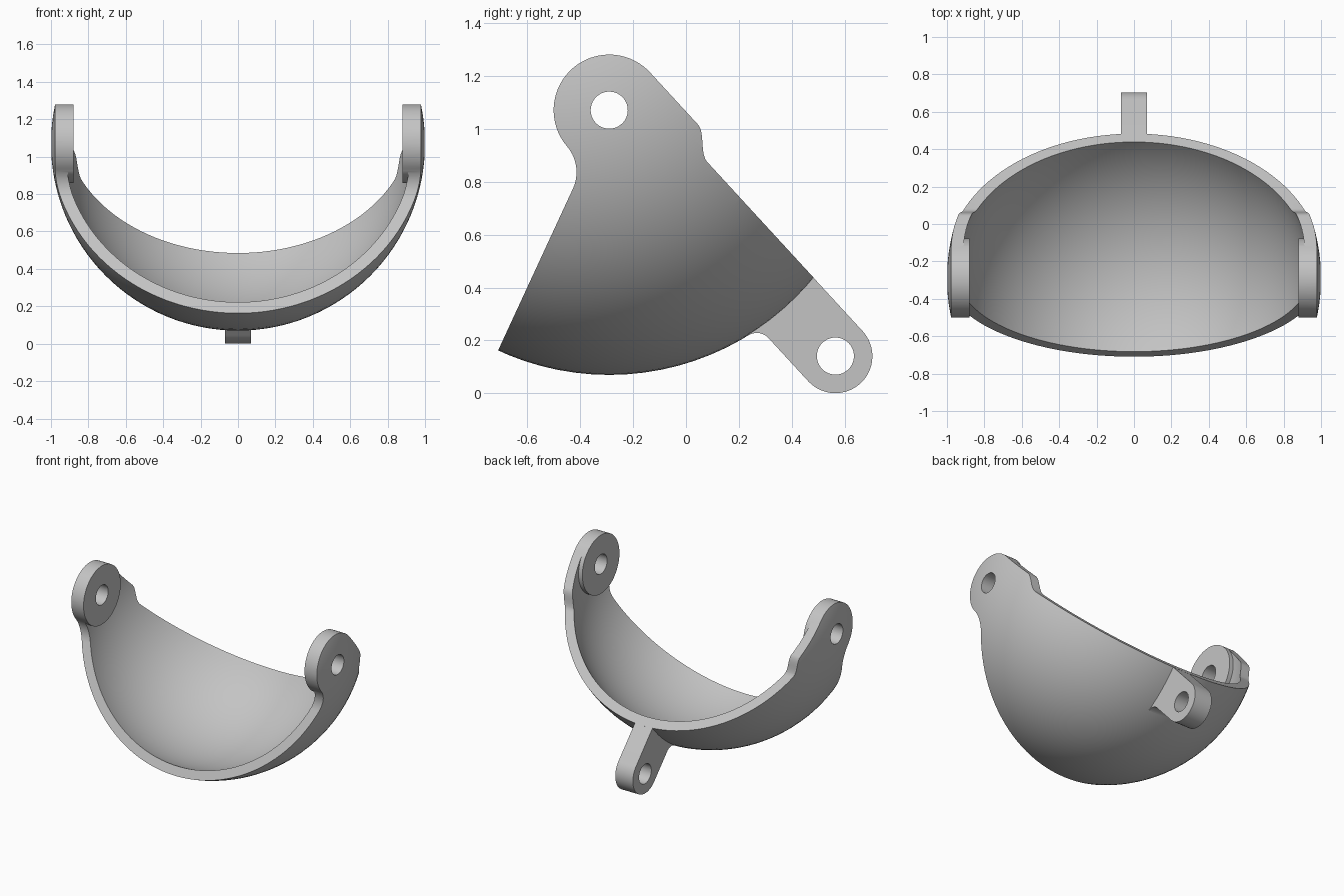
import bpy, bmesh, math
from mathutils import Vector, Matrix

cube = bpy.data.objects.get("Cube")
if cube:
    bpy.data.objects.remove(cube, do_unlink=True)

CENTRE = Vector((0, -0.29, 1.07))   # pivot axis and sphere centre
OUTER, INNER = 1.0, 0.935
EAR, HOLE, ARM = 0.21, 0.07, 0.14   # ear, hole and arm radii
HINGE = 1.262                       # distance from pivot to arm hole
along = Vector((0.677, -0.736)).normalized()   # (y, z) direction of the arm
across = Vector((-along.y, along.x))
front = Vector((-0.42, -0.908)).normalized()   # direction of the front edge
front_out = Vector((front.y, -front.x))


def sn(s, n):
    return along * s + across * n


def angle(v):
    return math.atan2(v.y, v.x)


def arc(c, r, a, b, steps):
    return [c + Vector((math.cos(t), math.sin(t))) * r
            for t in (a + (b - a) * i / steps for i in range(steps + 1))]


def short_arc(c, r, p, q, steps):
    a, b = angle(p - c), angle(q - c)
    b = a + (b - a + math.pi) % math.tau - math.pi
    return arc(c, r, a, b, steps)


def finish(bm, name):
    bmesh.ops.recalc_face_normals(bm, faces=bm.faces)
    mesh = bpy.data.meshes.new(name)
    bm.to_mesh(mesh)
    bm.free()
    ob = bpy.data.objects.new(name, mesh)
    bpy.context.collection.objects.link(ob)
    return ob


def sphere(name, r):
    bm = bmesh.new()
    bmesh.ops.create_uvsphere(bm, u_segments=96, v_segments=64, radius=r,
                              matrix=Matrix.Translation(CENTRE) @ Matrix.Rotation(math.pi / 2, 4, 'Y'))
    return finish(bm, name)


def slab(name, outline, x0, x1):
    bm = bmesh.new()
    face = bm.faces.new([bm.verts.new(CENTRE + Vector((x0, p.x, p.y))) for p in outline])
    new = bmesh.ops.extrude_face_region(bm, geom=[face])["geom"]
    bmesh.ops.translate(bm, vec=(x1 - x0, 0, 0),
                        verts=[g for g in new if isinstance(g, bmesh.types.BMVert)])
    return finish(bm, name)


def disc(name, c, r, x0, x1):
    return slab(name, arc(c, r, 0, math.tau, 64)[:-1], x0, x1)


def combine(ob, tool, operation):
    mod = ob.modifiers.new("combine", 'BOOLEAN')
    mod.operation, mod.solver, mod.object = operation, 'EXACT', tool
    bpy.context.view_layer.objects.active = ob
    bpy.ops.object.modifier_apply(modifier=mod.name)
    bpy.data.objects.remove(tool, do_unlink=True)


# Side outline: round ear, filleted neck, wedge reaching past the sphere
origin = Vector((0, 0))
neck = 0.15
reach = math.sqrt((EAR + neck) ** 2 - neck ** 2)
neck_centre = front * reach + front_out * neck
start = angle(across)
end = angle(neck_centre) % math.tau
outline = arc(origin, EAR, start, end, 40)
outline += short_arc(neck_centre, neck, neck_centre.normalized() * EAR, front * reach, 14)[1:]
outline += [front * 1.6, (front + along).normalized() * 2.2, sn(1.6, ARM)]
for i in range(13):   # soft step between wedge edge and ear edge
    t = i / 12
    outline.append(sn(0.395 - 0.13 * t, ARM + (EAR - ARM) * t * t * (3 - 2 * t)))

# Shell: sphere trimmed to the outline, hollowed except at the ear bosses
shell = sphere("spherical_bracket", OUTER)
combine(shell, slab("trim", outline, -1.3, 1.3), 'INTERSECT')
cavity = sphere("cavity", INNER)
for side in (-1, 1):
    combine(cavity, disc("boss", origin, EAR + 0.002, side * 0.88, side * 1.1), 'DIFFERENCE')
combine(shell, cavity, 'DIFFERENCE')

# Rear arm with rounded end and a fillet under its root
fillet = 0.06
side_n = ARM + fillet
root_s = math.sqrt((OUTER + fillet) ** 2 - side_n ** 2)
fillet_centre = sn(root_s, -side_n)
top = ARM - 0.0005
arm = [sn(0.955, top)]
arm += [sn(HINGE + ARM * math.sin(t), (top if math.cos(t) > 0 else ARM) * math.cos(t))
        for t in (math.pi * i / 32 for i in range(33))]
arm += short_arc(fillet_centre, fillet, sn(root_s, -ARM), fillet_centre.normalized() * OUTER, 12)
arm.append(fillet_centre.normalized() * 0.965)
combine(shell, slab("arm", arm, -0.07, 0.07), 'UNION')

# Pin holes through both ears and the arm
for c in (origin, sn(HINGE, 0)):
    combine(shell, disc("pin_hole", c, HOLE, -1.4, 1.4), 'DIFFERENCE')

# Single grey finish
grey = bpy.data.materials.new("plain_grey")
grey.use_nodes = True
colour = (0.55, 0.55, 0.55, 1)
grey.diffuse_color = colour
grey.node_tree.nodes["Principled BSDF"].inputs["Base Color"].default_value = colour
shell.data.materials.clear()
shell.data.materials.append(grey)
for poly in shell.data.polygons:
    poly.material_index = 0

bpy.ops.object.select_all(action='DESELECT')
shell.select_set(True)
bpy.context.view_layer.objects.active = shell
bpy.ops.object.shade_smooth_by_angle(angle=math.radians(30))
